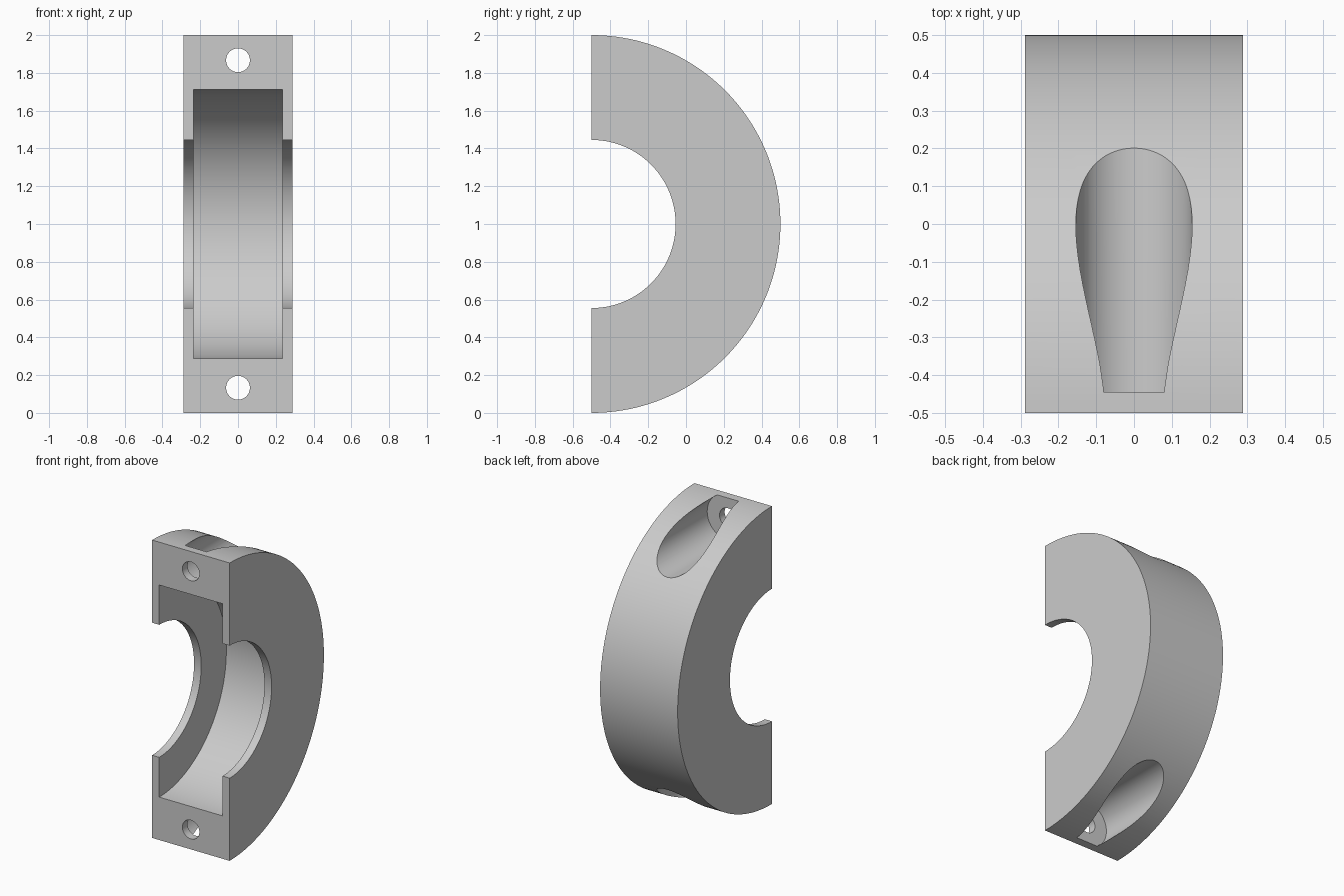
import bpy, bmesh, math
from mathutils import Matrix

cube = bpy.data.objects.get("Cube")
if cube:
    bpy.data.objects.remove(cube)

WIDTH, GROOVE_W = 0.288, 0.235          # half widths
R_OUT, R_GROOVE, R_BORE = 1.0, 0.712, 0.445
FRONT, MID = -0.5, 1.0                  # split plane and axis height
BOLT_OFFSET = 0.867
STEPS = 96

grey = bpy.data.materials.new("grey metal")
grey.use_nodes = True
colour = (0.6, 0.6, 0.6, 1)
grey.diffuse_color = colour
grey.node_tree.nodes["Principled BSDF"].inputs["Base Color"].default_value = colour


def add_object(name, bm):
    bmesh.ops.recalc_face_normals(bm, faces=bm.faces)
    mesh = bpy.data.meshes.new(name)
    bm.to_mesh(mesh)
    bm.free()
    mesh.materials.append(grey)
    obj = bpy.data.objects.new(name, mesh)
    bpy.context.collection.objects.link(obj)
    return obj


# Half ring: C-shaped section (x, radius) swept through 180 degrees
section = [(-WIDTH, R_OUT), (WIDTH, R_OUT), (WIDTH, R_BORE), (GROOVE_W, R_BORE),
           (GROOVE_W, R_GROOVE), (-GROOVE_W, R_GROOVE), (-GROOVE_W, R_BORE), (-WIDTH, R_BORE)]
bm = bmesh.new()
rings = []
for i in range(STEPS + 1):
    a = math.pi * i / STEPS
    rings.append([bm.verts.new((x, FRONT + r * math.sin(a), MID + r * math.cos(a)))
                  for x, r in section])
for r0, r1 in zip(rings, rings[1:]):
    for k in range(len(section)):
        j = (k + 1) % len(section)
        bm.faces.new((r0[k], r0[j], r1[j], r1[k]))
bm.faces.new(rings[0])
bm.faces.new(rings[-1])
clamp = add_object("half_ring_clamp", bm)


# Cutters along y: bolt hole and wide screw-head recess at each end
def cutter(name, radius, y0, y1, z):
    bm = bmesh.new()
    place = Matrix.Translation((0, (y0 + y1) / 2, z)) @ Matrix.Rotation(math.pi / 2, 4, "X")
    bmesh.ops.create_cone(bm, cap_ends=True, segments=64, radius1=radius, radius2=radius,
                          depth=y1 - y0, matrix=place)
    obj = add_object(name, bm)
    obj.hide_render = True
    return obj


cutters = []
for side, sign in (("upper", 1), ("lower", -1)):
    z = MID + sign * BOLT_OFFSET
    cutters.append(cutter(side + "_bolt_hole_cutter", 0.063, -0.7, -0.3, z))
    cutters.append(cutter(side + "_recess_cutter", 0.154, -0.445, 0.6, z))

for c in cutters:
    mod = clamp.modifiers.new(c.name, "BOOLEAN")
    mod.operation, mod.solver, mod.object = "DIFFERENCE", "EXACT", c

# Apply the cuts, drop the cutters, smooth the round faces
for o in bpy.context.selected_objects:
    o.select_set(False)
bpy.context.view_layer.objects.active = clamp
clamp.select_set(True)
for c in cutters:
    bpy.ops.object.modifier_apply(modifier=c.name)
    bpy.data.objects.remove(c)
bpy.ops.object.shade_smooth_by_angle(angle=math.radians(25))
